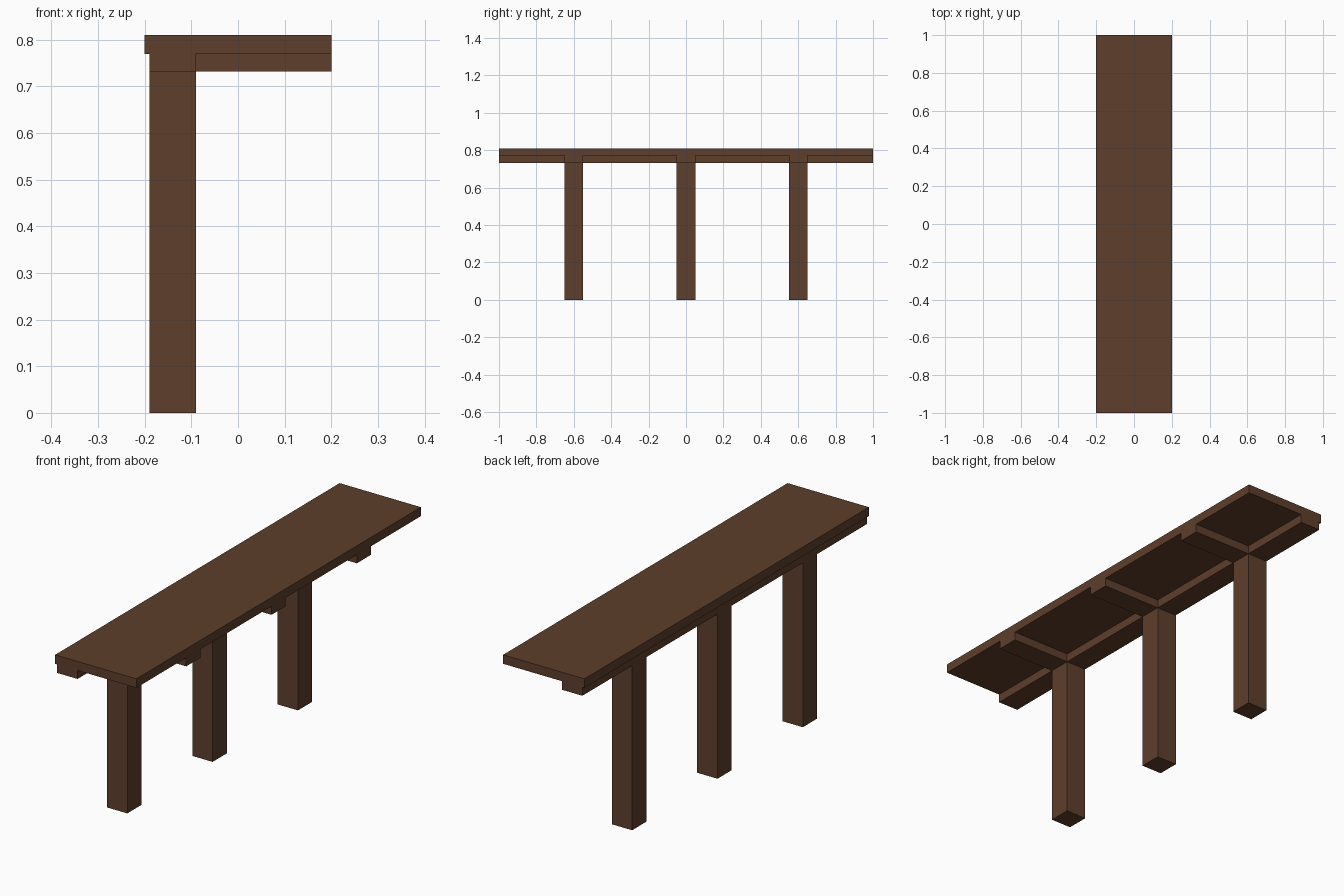
import bpy
import bmesh
from mathutils import Matrix, Vector

cube = bpy.data.objects.get("Cube")
if cube:
    bpy.data.objects.remove(cube, do_unlink=True)

# Dark wood, used on every part
wood = bpy.data.materials.new("dark_brown_wood")
wood.use_nodes = True
color = (0.112, 0.049, 0.025, 1)
wood.diffuse_color = color
bsdf = next(n for n in wood.node_tree.nodes if n.type == "BSDF_PRINCIPLED")
bsdf.inputs["Base Color"].default_value = color


def box(name, low, high):
    """Add a sharp-edged wooden beam between two opposite corners."""
    low, high = Vector(low), Vector(high)
    bm = bmesh.new()
    bmesh.ops.create_cube(bm, size=1, matrix=Matrix.LocRotScale(None, None, high - low))
    mesh = bpy.data.meshes.new(name)
    bm.to_mesh(mesh)
    bm.free()
    mesh.materials.append(wood)
    obj = bpy.data.objects.new(name, mesh)
    obj.location = (low + high) / 2
    bpy.context.collection.objects.link(obj)
    return obj


TOP, UNDERSIDE, LEG_TOP = 0.81, 0.77, 0.732
RAIL_OUT, RAIL_IN = -0.19, -0.09
HALF_WIDTH, HALF_LEG = 0.2, 0.05

# Tabletop board and the long rail beneath its right edge
box("tabletop", (-HALF_WIDTH, -1, UNDERSIDE), (HALF_WIDTH, 1, TOP))
box("long_rail", (RAIL_OUT, -1, LEG_TOP), (RAIL_IN, 1, UNDERSIDE))

# Three legs, each with a cross beam reaching the left edge
for place, y in (("front", -0.6), ("middle", 0), ("back", 0.6)):
    near, far = y - HALF_LEG, y + HALF_LEG
    box(place + "_leg", (RAIL_OUT, near, 0), (RAIL_IN, far, LEG_TOP))
    box(place + "_cross_beam", (RAIL_IN, near, LEG_TOP), (HALF_WIDTH, far, UNDERSIDE))
